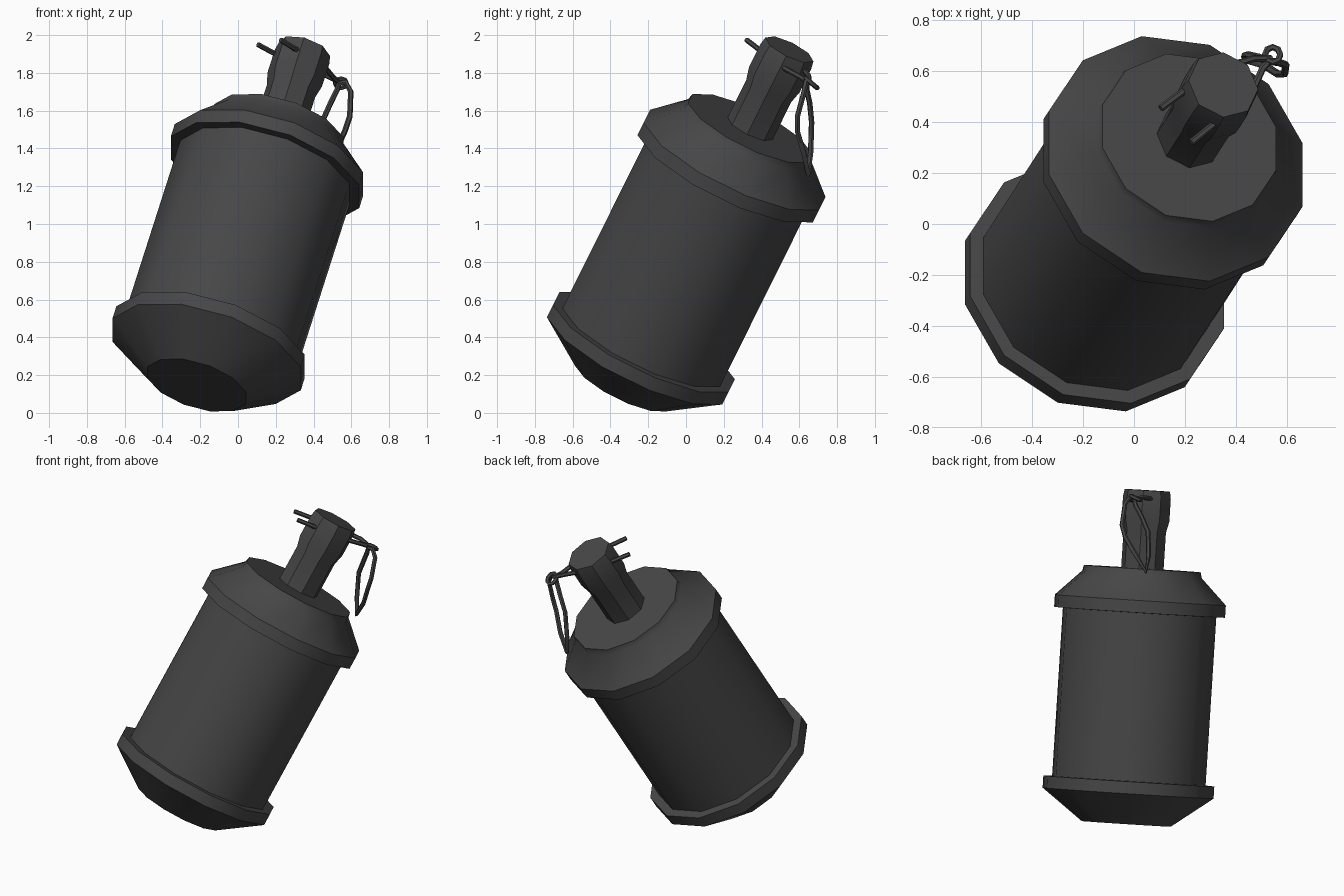
import bpy, bmesh, math
from mathutils import Vector, Matrix

cube = bpy.data.objects.get("Cube")
if cube:
    bpy.data.objects.remove(cube, do_unlink=True)

# One dark grey paint for everything
paint = bpy.data.materials.new("dark_grey")
paint.use_nodes = True
GREY = (0.062, 0.062, 0.062, 1)
paint.diffuse_color = GREY
paint.node_tree.nodes["Principled BSDF"].inputs["Base Color"].default_value = GREY

# Frame of the leaning body: local z runs along the axis, origin at the lower collar
axis = Vector((0.276, 0.428, 0.861)).normalized()
side = (Vector((1, 0, 0)) - axis * axis.x).normalized()
back = axis.cross(side)
LEAN = Matrix.Translation((-0.166, -0.255, 0.31)) @ Matrix((side, back, axis)).transposed().to_4x4()


def finish(obj, angle=35):
    bpy.ops.object.select_all(action='DESELECT')
    obj.select_set(True)
    bpy.context.view_layer.objects.active = obj
    if obj.type == 'CURVE':
        bpy.ops.object.convert(target='MESH')
        obj = bpy.context.object
    bpy.ops.object.shade_smooth_by_angle(angle=math.radians(angle))
    return obj


def lathe(name, profile, sides, phase=0.0):
    """Turn a (radius, height) profile about the leaning axis, with flat end caps."""
    bm = bmesh.new()
    rings = []
    for r, h in profile:
        angles = [phase + 2 * math.pi * i / sides for i in range(sides)]
        rings.append([bm.verts.new((r * math.cos(a), r * math.sin(a), h)) for a in angles])
    for low, high in zip(rings, rings[1:]):
        for i in range(sides):
            j = (i + 1) % sides
            bm.faces.new((low[i], low[j], high[j], high[i]))
    bm.faces.new(rings[0][::-1])
    bm.faces.new(rings[-1])
    bm.transform(LEAN)
    bmesh.ops.recalc_face_normals(bm, faces=bm.faces)
    mesh = bpy.data.meshes.new(name)
    bm.to_mesh(mesh)
    bm.free()
    mesh.materials.append(paint)
    obj = bpy.data.objects.new(name, mesh)
    bpy.context.collection.objects.link(obj)
    return finish(obj)


def wire(name, points, radius, closed=False):
    """Thin wire swept along a short path."""
    curve = bpy.data.curves.new(name, 'CURVE')
    curve.dimensions = '3D'
    curve.bevel_depth = radius
    curve.bevel_resolution = 1
    curve.use_fill_caps = True
    spline = curve.splines.new('POLY')
    spline.points.add(len(points) - 1)
    for p, co in zip(spline.points, points):
        p.co = (*co, 1)
    spline.use_cyclic_u = closed
    curve.materials.append(paint)
    obj = bpy.data.objects.new(name, curve)
    bpy.context.collection.objects.link(obj)
    return finish(obj, 50)


# Twelve-sided can with its two collars
HALF = math.radians(15)
lathe("base_cap", [(0.28, -0.19), (0.537, 0), (0.537, 0.075), (0.46, 0.078)], 12, HALF)
lathe("can_body", [(0.482, 0.05), (0.482, 1.15)], 12, HALF)
lathe("top_cap", [(0.46, 1.118), (0.537, 1.12), (0.537, 1.196), (0.375, 1.355), (0.367, 1.39)], 12, HALF)

# Eight-sided fuse neck, slightly wider at the head
lathe("fuse_neck", [(0.133, 1.37), (0.133, 1.62), (0.15, 1.69), (0.15, 1.83), (0.142, 1.875)], 8)

# Split pin: two legs through the head, joined at an eye
wire("pin_leg_front", [(0.225, 0.32, 1.975), (0.46, 0.51, 1.83), (0.505, 0.61, 1.775), (0.54, 0.65, 1.75)], 0.014)
wire("pin_leg_back", [(0.105, 0.455, 1.95), (0.3, 0.6, 1.845), (0.47, 0.65, 1.785), (0.54, 0.65, 1.75)], 0.014)
eye = []
for i in range(8):
    a = 2 * math.pi * i / 8
    eye.append((0.545 + 0.03 * math.cos(a), 0.665 + 0.03 * math.sin(a), 1.745 - 0.025 * math.sin(a)))
wire("pin_eye", eye, 0.013, True)

# Hanging teardrop pull loop
wire("pull_loop", [(0.535, 0.64, 1.745), (0.57, 0.635, 1.75), (0.597, 0.625, 1.70), (0.592, 0.59, 1.57),
                   (0.565, 0.59, 1.49), (0.51, 0.625, 1.37), (0.445, 0.645, 1.265), (0.435, 0.66, 1.38),
                   (0.445, 0.665, 1.54), (0.49, 0.655, 1.64), (0.525, 0.64, 1.71)], 0.015, True)
